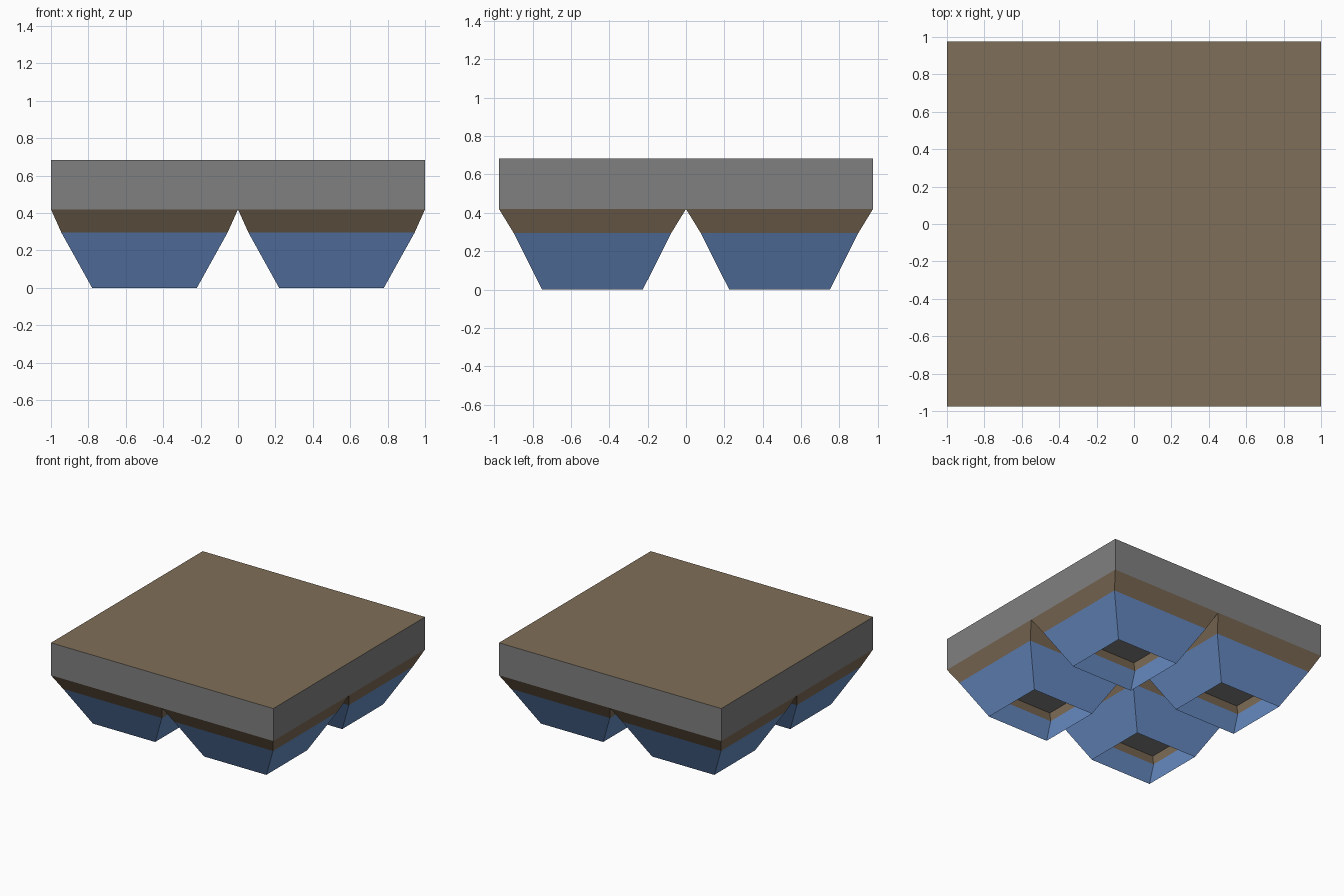
import bpy, bmesh

if "Cube" in bpy.data.objects:
    bpy.data.objects.remove(bpy.data.objects["Cube"])

HALF_X, HALF_Y = 1.0, 0.975      # slab half sizes
Z_BAND, Z_SLAB, Z_TOP = 0.295, 0.42, 0.684


def material(name, rgb):
    """Flat material from an sRGB 0-255 colour."""
    lin = [((c / 255 + 0.055) / 1.055) ** 2.4 for c in rgb]
    m = bpy.data.materials.new(name)
    m.diffuse_color = (*lin, 1)
    m.use_nodes = True
    m.node_tree.nodes["Principled BSDF"].inputs["Base Color"].default_value = m.diffuse_color
    return m


GREY = material("grey", (128, 128, 128))
BROWN = material("brown", (128, 110, 88))
BLUE = material("blue", (106, 143, 200))


def make_object(name, bm, mats):
    me = bpy.data.meshes.new(name)
    bm.to_mesh(me)
    bm.free()
    for m in mats:
        me.materials.append(m)
    ob = bpy.data.objects.new(name, me)
    bpy.context.collection.objects.link(ob)
    return ob


def ring(bm, half_x, half_y, z):
    """Rectangle of vertices centred on one quarter of the slab."""
    cx, cy = HALF_X / 2, HALF_Y / 2
    return [bm.verts.new((cx + sx * half_x, cy + sy * half_y, z))
            for sx, sy in ((-1, -1), (1, -1), (1, 1), (-1, 1))]


# Slab: grey box with a brown top
bm = bmesh.new()
bmesh.ops.create_cube(bm, size=1)
for v in bm.verts:
    v.co.x *= 2 * HALF_X
    v.co.y *= 2 * HALF_Y
    v.co.z = Z_TOP if v.co.z > 0 else Z_SLAB
bm.normal_update()
for f in bm.faces:
    f.material_index = 1 if f.normal.z > 0.5 else 0
make_object("slab", bm, [GREY, BROWN])


# Hollow tapered feet, open at the bottom, mirrored to all four quarters
def foot_shell(name, lower, upper, mat):
    bm = bmesh.new()
    a, b = ring(bm, *lower), ring(bm, *upper)
    for i in range(4):
        j = (i + 1) % 4
        bm.faces.new((a[i], a[j], b[j], b[i]))
    ob = make_object(name, bm, [mat])
    mod = ob.modifiers.new("mirror", 'MIRROR')
    mod.use_axis = (True, True, False)
    mod.use_mirror_merge = False


middle = (0.444, 0.411, Z_BAND)
foot_shell("feet", (0.28, 0.2625, 0.0), middle, BLUE)
foot_shell("foot_bands", middle, (HALF_X / 2, HALF_Y / 2, Z_SLAB), BROWN)
